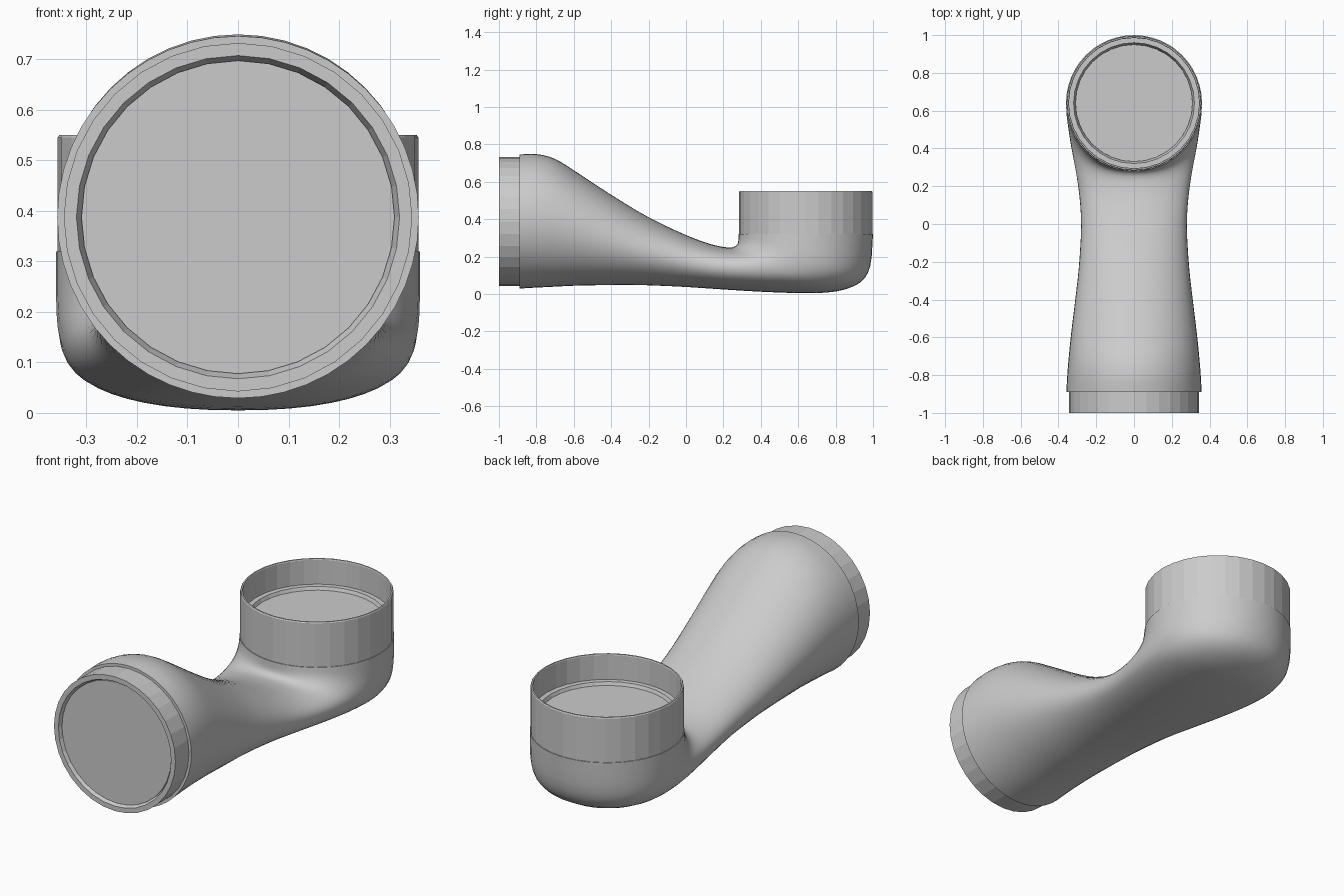
import bpy, bmesh, math
from mathutils import Vector, Matrix

if "Cube" in bpy.data.objects:
    bpy.data.objects.remove(bpy.data.objects["Cube"])


def finish(name, bm, smooth):
    bmesh.ops.recalc_face_normals(bm, faces=bm.faces)
    me = bpy.data.meshes.new(name)
    bm.to_mesh(me)
    bm.free()
    ob = bpy.data.objects.new(name, me)
    bpy.context.collection.objects.link(ob)
    if smooth:
        bpy.ops.object.select_all(action='DESELECT')
        ob.select_set(True)
        bpy.context.view_layer.objects.active = ob
        bpy.ops.object.shade_smooth_by_angle(angle=math.radians(40))
    return ob


def skin(bm, rings, cap_end=False):
    vs = [[bm.verts.new(p) for p in r] for r in rings]
    n = len(vs[0])
    for a, b in zip(vs, vs[1:]):
        for i in range(n):
            j = (i + 1) % n
            bm.faces.new((a[i], a[j], b[j], b[i]))
    if cap_end:
        bm.faces.new(vs[-1])


def lathe(name, profile, matrix, sides=32):
    """Revolve (radius, height) points, closing the last ring with a disc."""
    bm = bmesh.new()
    rings = []
    for r, h in profile:
        rings.append([matrix @ Vector((r * math.cos(t), r * math.sin(t), h))
                      for t in (2 * math.pi * i / sides for i in range(sides))])
    skin(bm, rings, True)
    return finish(name, bm, False)


def spline(pts, steps):
    """Catmull-Rom through tuples of any length."""
    P = [Vector(p) for p in pts]
    P = [2 * P[0] - P[1]] + P + [2 * P[-1] - P[-2]]
    out = []
    for k in range(1, len(P) - 2):
        a, b, c, d = P[k - 1:k + 3]
        for s in range(steps):
            t = s / steps
            out.append(0.5 * (2 * b + (c - a) * t + (2 * a - 5 * b + 4 * c - d) * t * t
                              + (3 * b - a - 3 * c + d) * t ** 3))
    return out + [P[-2]]


# Pipe body: top y, top z, bottom y, bottom z, half width, squareness
stations = [
    (-.89, .746, -.89, .029, .358, 1),
    (-.80, .748, -.82, .033, .354, 1),
    (-.70, .722, -.72, .038, .346, 1),
    (-.58, .648, -.60, .044, .334, 1),
    (-.40, .530, -.45, .047, .314, 1),
    (-.20, .410, -.26, .048, .292, 1),
    (.00, .315, -.03, .039, .280, .97),
    (.13, .267, .17, .026, .289, .93),
    (.21, .250, .40, .012, .312, .90),
    (.25, .250, .62, .005, .334, .88),
    (.272, .262, .80, .013, .348, .88),
    (.279, .280, .93, .060, .357, .92),
    (.28, .300, .985, .150, .360, .97),
    (.28, .320, 1.0, .320, .360, 1),
]
SIDES = 48
rings = []
for ty, tz, by, bz, w, e in spline(stations, 3):
    top, bot = Vector((0, ty, tz)), Vector((0, by, bz))
    mid, half = (top + bot) / 2, (top - bot) / 2
    ring = []
    for i in range(SIDES):
        t = 2 * math.pi * i / SIDES
        c = math.copysign(abs(math.cos(t)) ** e, math.cos(t))
        s = math.copysign(abs(math.sin(t)) ** e, math.sin(t))
        ring.append(mid + half * s + Vector((w * c, 0, 0)))
    rings.append(ring)


# Narrow lips where the body meets the collar and the cup
def lip(ring, f):
    m = sum(ring, Vector()) / len(ring)
    return [m + (p - m) * f for p in ring]


rings = [lip(rings[0], .93)] + rings + [lip(rings[-1], .95)]
bm = bmesh.new()
skin(bm, rings)
finish("pipe_body", bm, True)

# Front collar with stepped rim and closing disc, facing -y
front = Matrix.Translation((0, -.89, .3875)) @ Matrix.Rotation(math.radians(90), 4, 'X')
lathe("front_collar", [(.345, -.01), (.345, .11), (.32, .11), (.31, .085),
                       (.31, .095), (.30, .095)], front)

# Upright cup with thin wall, stepped floor ring and closing disc
cup = Matrix.Translation((0, .64, 0))
lathe("upright_cup", [(.357, .31), (.357, .545), (.354, .55), (.347, .55), (.345, .545),
                      (.345, .42), (.32, .42), (.31, .395), (.31, .405), (.30, .405)], cup)
